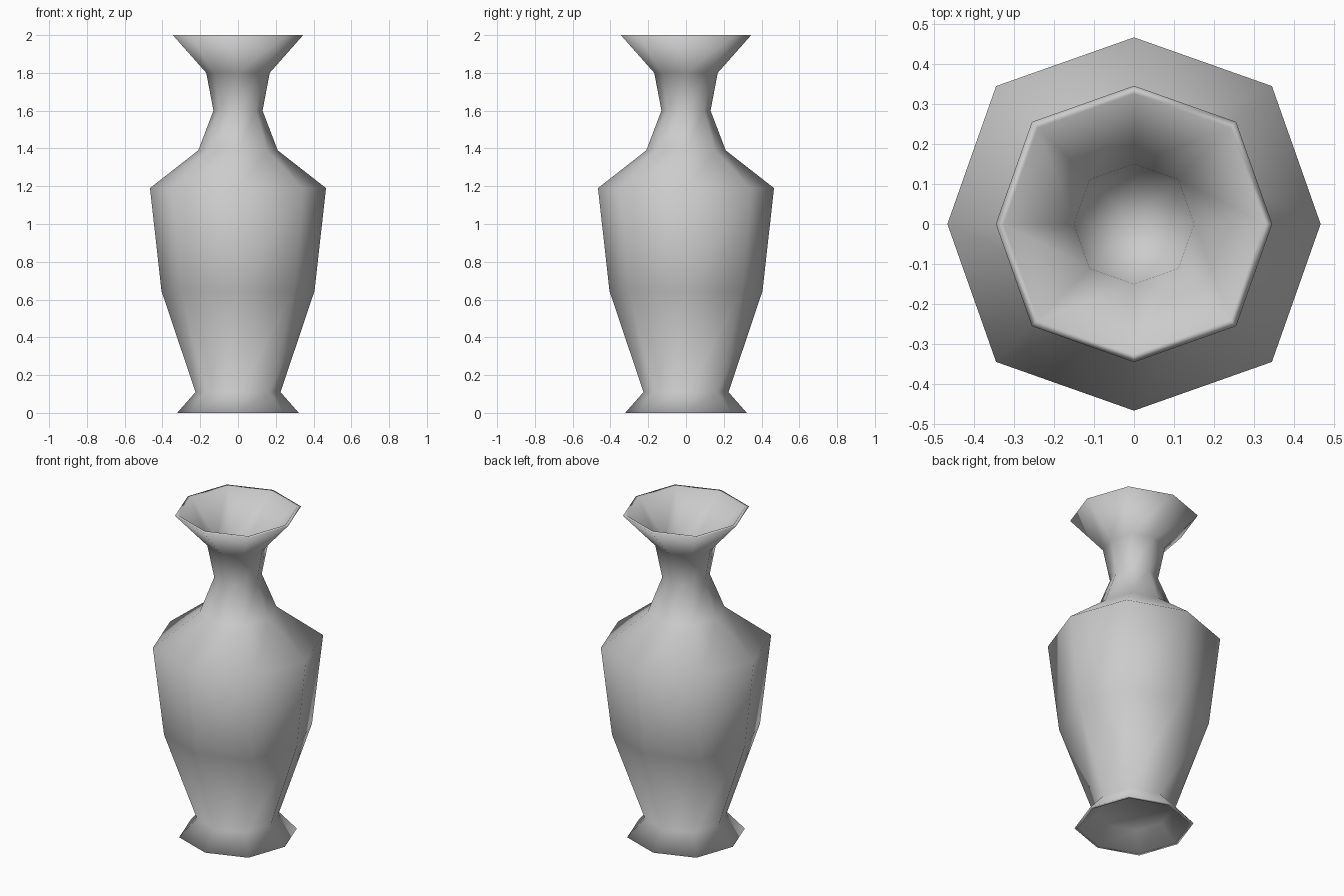
import bpy, bmesh, math

if "Cube" in bpy.data.objects:
    bpy.data.objects.remove(bpy.data.objects["Cube"])

# Colour
grey = bpy.data.materials.new("plain_grey")
grey.diffuse_color = (0.6, 0.6, 0.6, 1)
grey.use_nodes = True
grey.node_tree.nodes["Principled BSDF"].inputs["Base Color"].default_value = grey.diffuse_color

# Continuous (radius, height) profile: underside recess, foot, body, neck, lip, funnel
profile = [
    (0.20, 0.09), (0.30, 0.0),
    (0.322, 0.0), (0.225, 0.11), (0.405, 0.645), (0.466, 1.19),
    (0.21, 1.39), (0.13, 1.60), (0.168, 1.80), (0.345, 2.0),
    (0.325, 2.0), (0.15, 1.80), (0.115, 1.60),
]
SIDES = 8


def ring(bm, radius, z):
    """Octagon with the diagonal corners slightly further out."""
    verts = []
    for i in range(SIDES):
        a = 2 * math.pi * i / SIDES
        r = radius * (1.045 if i % 2 else 1.0)
        verts.append(bm.verts.new((r * math.cos(a), r * math.sin(a), z)))
    return verts


def fan(bm, loop, z):
    """Close a ring with triangles around a centre point."""
    centre = bm.verts.new((0, 0, z))
    for i in range(SIDES):
        bm.faces.new((loop[i], loop[(i + 1) % SIDES], centre))


bm = bmesh.new()
rings = [ring(bm, r, z) for r, z in profile]
for low, high in zip(rings, rings[1:]):
    for i in range(SIDES):
        j = (i + 1) % SIDES
        bm.faces.new((low[i], low[j], high[j], high[i]))

# Recessed base and floor of the mouth
fan(bm, rings[0], 0.09)
fan(bm, rings[-1], 1.58)
bmesh.ops.recalc_face_normals(bm, faces=bm.faces)
for f in bm.faces:
    f.smooth = True

mesh = bpy.data.meshes.new("vase")
bm.to_mesh(mesh)
bm.free()
mesh.materials.append(grey)
vase = bpy.data.objects.new("vase", mesh)
bpy.context.collection.objects.link(vase)
